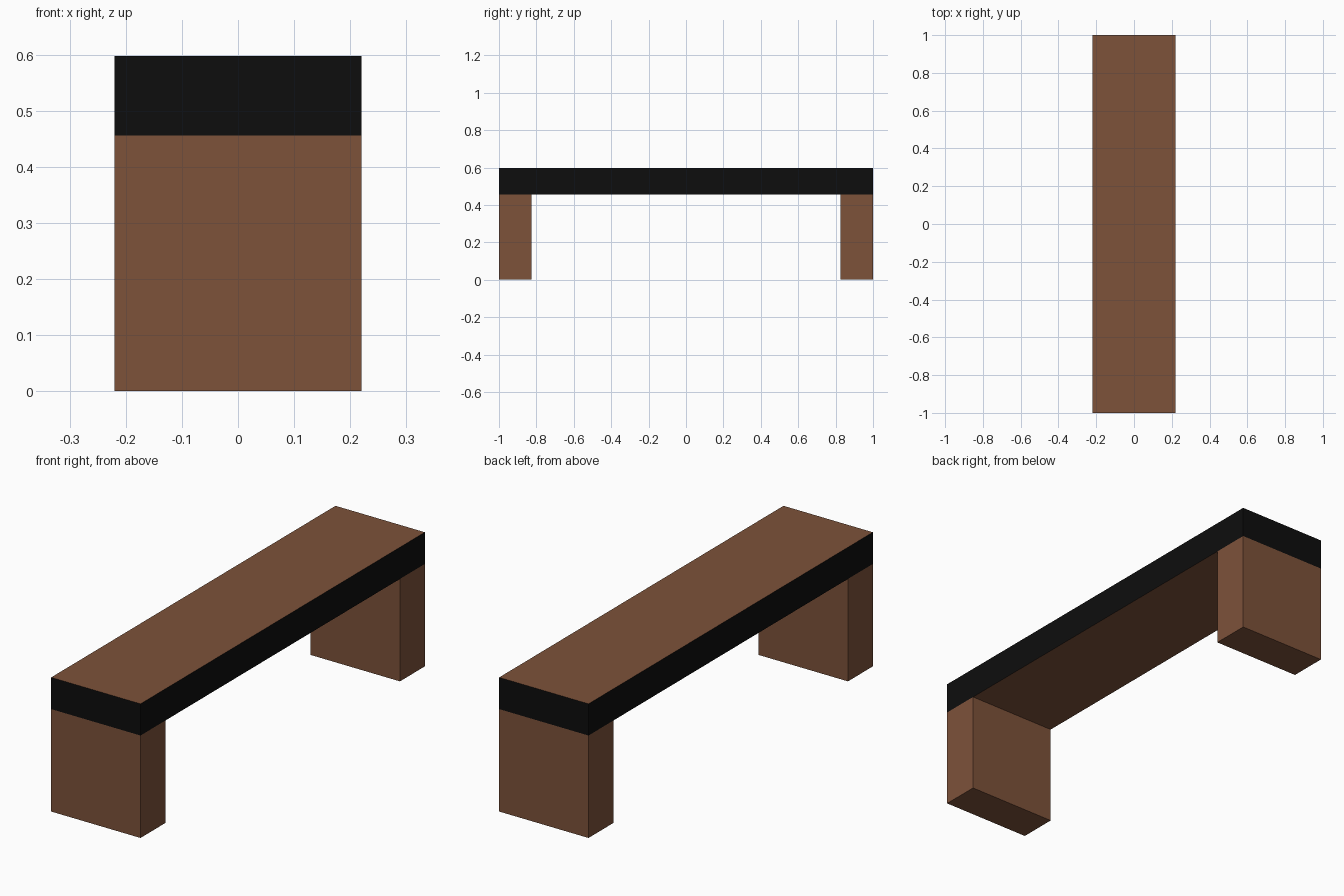
import bpy

if "Cube" in bpy.data.objects:
    bpy.data.objects.remove(bpy.data.objects["Cube"])


def material(name, rgb):
    m = bpy.data.materials.new(name)
    m.diffuse_color = (*rgb, 1.0)
    m.use_nodes = True
    m.node_tree.nodes["Principled BSDF"].inputs["Base Color"].default_value = m.diffuse_color
    return m


brown = material("brown_wood", (0.205, 0.084, 0.042))
black = material("black_edge", (0.004, 0.004, 0.004))

HALF_X, HALF_Y = 0.22, 1.0
LEG_TOP, TOP, LEG_DEPTH = 0.456, 0.597, 0.175


def box(name, lo, hi):
    bpy.ops.mesh.primitive_cube_add(size=1)
    ob = bpy.context.object
    ob.name = name
    for v in ob.data.vertices:
        v.co = [hi[i] if v.co[i] > 0 else lo[i] for i in range(3)]
    ob.data.materials.append(brown)
    return ob


# Seat slab: brown top and underside, black band around the sides
seat = box("seat", (-HALF_X, -HALF_Y, LEG_TOP), (HALF_X, HALF_Y, TOP))
seat.data.materials.append(black)
seat.data.update()
for p in seat.data.polygons:
    p.material_index = 0 if abs(p.normal.z) > 0.5 else 1

# Block legs flush with each end
box("front_leg", (-HALF_X, -HALF_Y, 0), (HALF_X, -HALF_Y + LEG_DEPTH, LEG_TOP))
box("back_leg", (-HALF_X, HALF_Y - LEG_DEPTH, 0), (HALF_X, HALF_Y, LEG_TOP))
